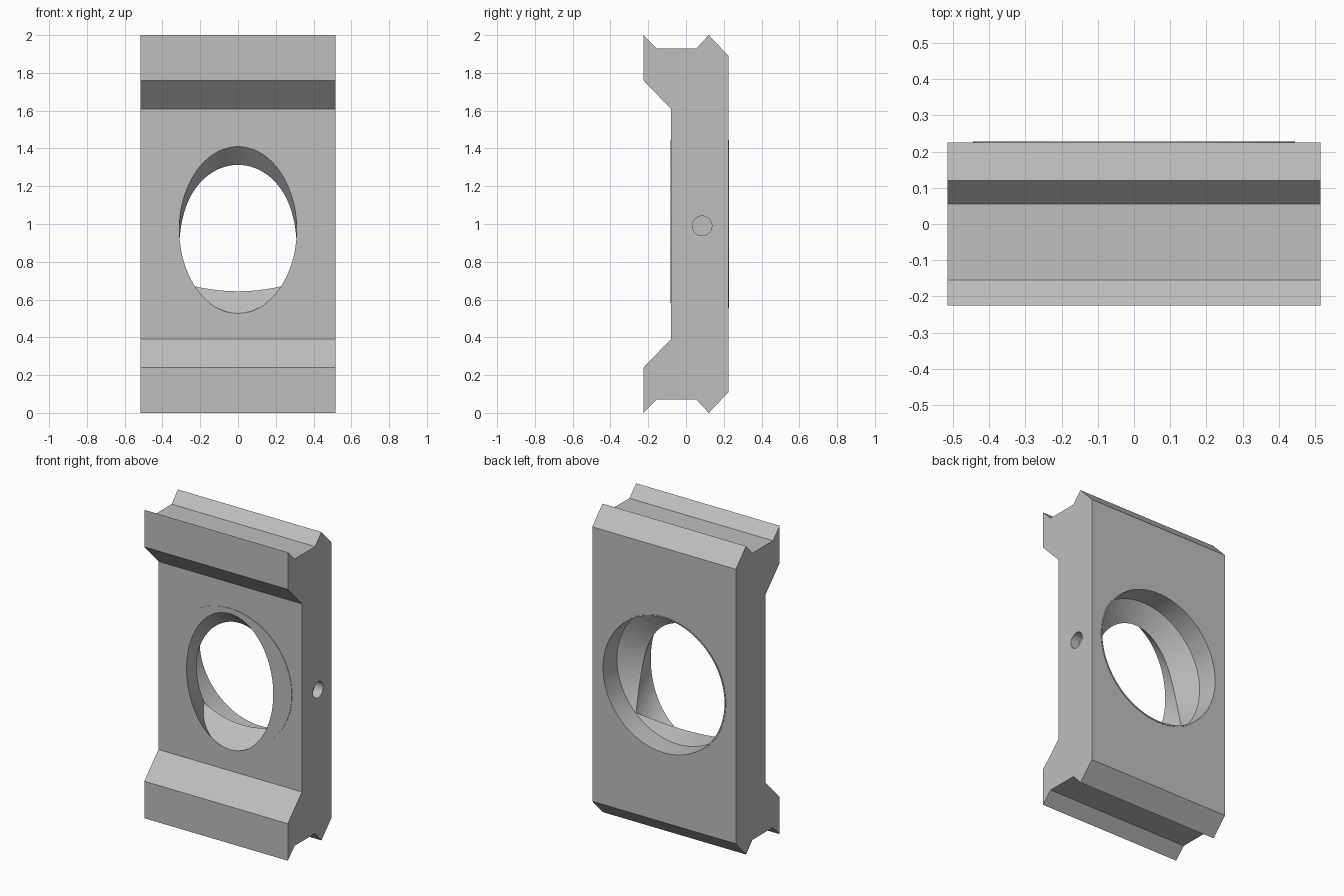
import bpy, bmesh
from math import sin, cos, tau, radians
from mathutils import Vector

if "Cube" in bpy.data.objects:
    bpy.data.objects.remove(bpy.data.objects["Cube"])

grey = bpy.data.materials.new("plain_grey")
grey.use_nodes = True
grey.diffuse_color = (0.52, 0.52, 0.52, 1)
grey.node_tree.nodes["Principled BSDF"].inputs["Base Color"].default_value = grey.diffuse_color


def make_object(name, bm):
    bmesh.ops.recalc_face_normals(bm, faces=bm.faces)
    mesh = bpy.data.meshes.new(name)
    bm.to_mesh(mesh)
    bm.free()
    mesh.materials.append(grey)
    obj = bpy.data.objects.new(name, mesh)
    bpy.context.collection.objects.link(obj)
    return obj


def extrude_profile(name, outline, half_width):
    """Prism along x from a (y, z) outline."""
    bm = bmesh.new()
    face = bm.faces.new([bm.verts.new((-half_width, y, z)) for y, z in outline])
    grown = bmesh.ops.extrude_face_region(bm, geom=[face])["geom"]
    verts = [g for g in grown if isinstance(g, bmesh.types.BMVert)]
    bmesh.ops.translate(bm, verts=verts, vec=(2 * half_width, 0, 0))
    return make_object(name, bm)


def lathe(name, origin, axis, profile, segments=96):
    """Closed solid of revolution from (distance, radius) pairs."""
    bm = bmesh.new()
    rot = Vector((0, 0, 1)).rotation_difference(Vector(axis))
    rings = []
    for t, r in profile:
        ring = []
        for i in range(segments):
            a = tau * i / segments
            ring.append(bm.verts.new(Vector(origin) + rot @ Vector((r * cos(a), r * sin(a), t))))
        rings.append(ring)
    for low, high in zip(rings, rings[1:]):
        for i in range(segments):
            j = (i + 1) % segments
            bm.faces.new((low[i], low[j], high[j], high[i]))
    bm.faces.new(rings[0])
    bm.faces.new(rings[-1])
    return make_object(name, bm)


def combine(target, tool, operation):
    mod = target.modifiers.new(operation.lower(), "BOOLEAN")
    mod.operation = operation
    mod.solver = "EXACT"
    mod.object = tool
    bpy.context.view_layer.objects.active = target
    bpy.ops.object.modifier_apply(modifier=mod.name)
    bpy.data.objects.remove(tool)


# Block with grooved ends and a stepped front, mirrored about mid height
upper = [(-0.08, 1.61), (-0.225, 1.76), (-0.225, 2.0), (-0.155, 1.93),
         (0.055, 1.93), (0.12, 2.0), (0.225, 1.89)]
outline = upper + [(y, 2 - z) for y, z in reversed(upper)]
block = extrude_profile("mounting_block", outline, 0.515)

# Round collar barely proud of both faces
combine(block, lathe("collar", (0, 0, 1), (0, 1, 0),
                     [(-0.083, 0.444), (0.228, 0.444)]), "UNION")

# Round back pocket ending in a countersink
combine(block, lathe("pocket_cutter", (0, 0, 1), (0, 1, 0),
                     [(-0.15, 0.03), (0.085, 0.436), (0.4, 0.436)]), "DIFFERENCE")

# Slanted flat-bottomed bore from the front
combine(block, lathe("bore_cutter", (0, 0.141, 0.746), (0, -1, 1),
                     [(0, 0.311), (1.0, 0.311)]), "DIFFERENCE")

# Small blind side hole
combine(block, lathe("side_hole_cutter", (0.455, 0.085, 0.99), (1, 0, 0),
                     [(0, 0.052), (0.2, 0.052)], 32), "DIFFERENCE")

# Smooth bores, crisp edges
bpy.ops.object.select_all(action="DESELECT")
block.select_set(True)
bpy.context.view_layer.objects.active = block
bpy.ops.object.shade_smooth_by_angle(angle=radians(20))
